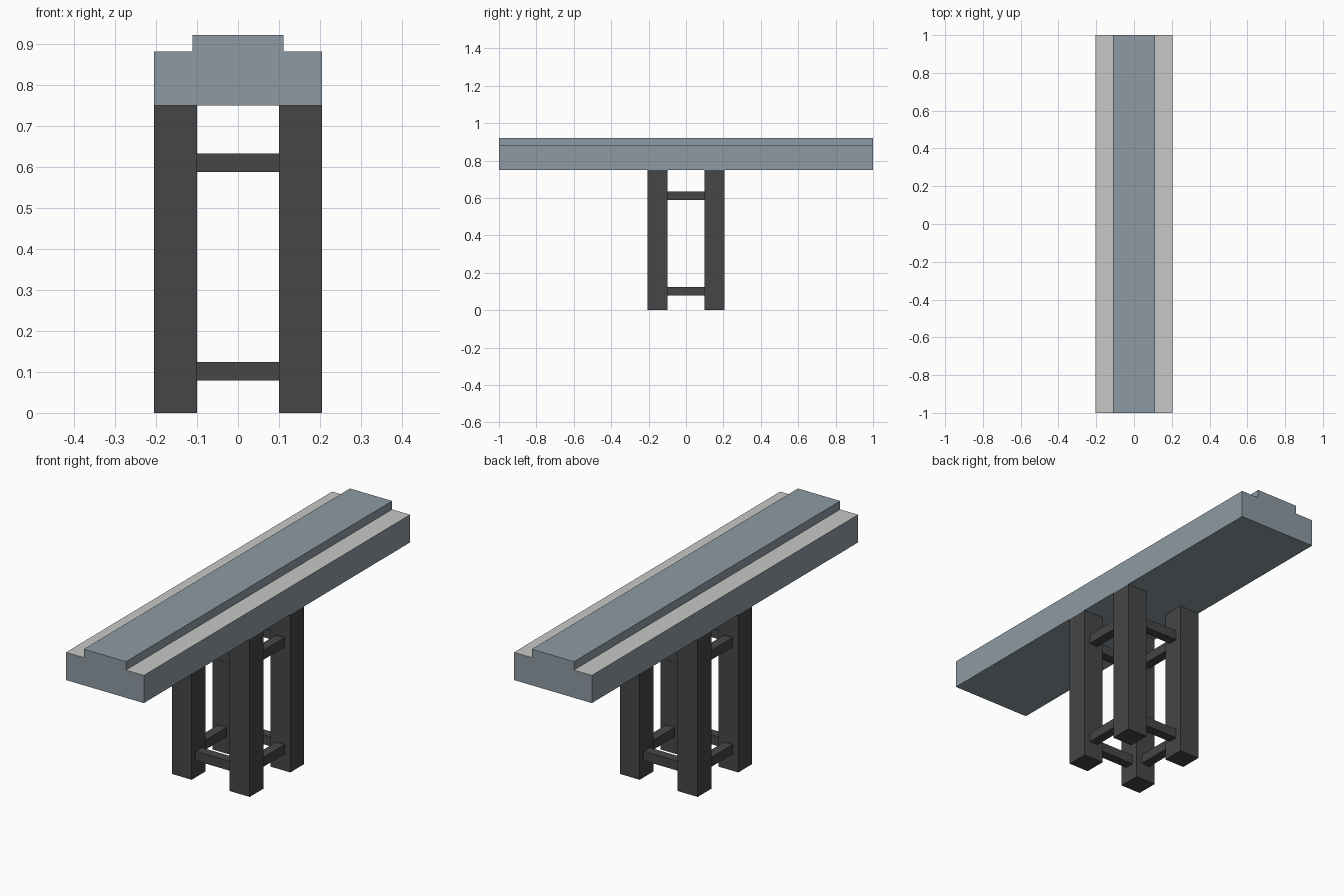
import bpy, bmesh
from mathutils import Matrix, Vector

cube = bpy.data.objects.get("Cube")
if cube:
    bpy.data.objects.remove(cube, do_unlink=True)


def material(name, rgb):
    m = bpy.data.materials.new(name)
    m.use_nodes = True
    col = (*rgb, 1)
    m.diffuse_color = col
    m.node_tree.nodes["Principled BSDF"].inputs["Base Color"].default_value = col
    return m


BLUE = material("blue grey", (0.267, 0.323, 0.366))
PALE = material("pale grey", (0.58, 0.575, 0.565))
DARK = material("dark grey", (0.061, 0.061, 0.061))


def add_object(name, bm, *mats):
    bmesh.ops.recalc_face_normals(bm, faces=bm.faces)
    me = bpy.data.meshes.new(name)
    bm.to_mesh(me)
    bm.free()
    for m in mats:
        me.materials.append(m)
    ob = bpy.data.objects.new(name, me)
    bpy.context.collection.objects.link(ob)
    return ob


def box(name, centre, size, mat):
    bm = bmesh.new()
    place = Matrix.Translation(Vector(centre)) @ Matrix.Diagonal((*size, 1))
    bmesh.ops.create_cube(bm, size=1, matrix=place)
    return add_object(name, bm, mat)


# Deck: stepped profile extruded along its length, with pale ledges
HALF, STEP, BASE, LEDGE, TOP = 0.205, 0.111, 0.75, 0.882, 0.922
side = [(HALF, BASE), (HALF, LEDGE), (STEP, LEDGE), (STEP, TOP)]
profile = side + [(-x, z) for x, z in reversed(side)]
bm = bmesh.new()
end = bm.faces.new([bm.verts.new((x, -1, z)) for x, z in profile])
grown = bmesh.ops.extrude_face_region(bm, geom=[end], use_keep_orig=True)
moved = [g for g in grown["geom"] if isinstance(g, bmesh.types.BMVert)]
bmesh.ops.translate(bm, verts=moved, vec=(0, 2, 0))
for f in bm.faces:
    if all(abs(v.co.z - LEDGE) < 0.001 for v in f.verts):
        f.material_index = 1
add_object("deck", bm, BLUE, PALE)

# Four square legs
INNER = 0.1
MID, THICK = (HALF + INNER) / 2, HALF - INNER
for sx, x_name in ((-1, "right"), (1, "left")):
    for sy, y_name in ((-1, "front"), (1, "back")):
        box(f"{y_name}_{x_name}_leg", (sx * MID, sy * MID, BASE / 2),
            (THICK, THICK, BASE), DARK)

# Lower and upper rings of cross braces between the legs
BAR = 0.045
for z, level in ((0.102, "lower"), (0.611, "upper")):
    for s, x_name, y_name in ((-1, "right", "front"), (1, "left", "back")):
        box(f"{level}_{y_name}_brace", (0, s * MID, z), (2 * INNER, BAR, BAR), DARK)
        box(f"{level}_{x_name}_brace", (s * MID, 0, z), (BAR, 2 * INNER, BAR), DARK)
